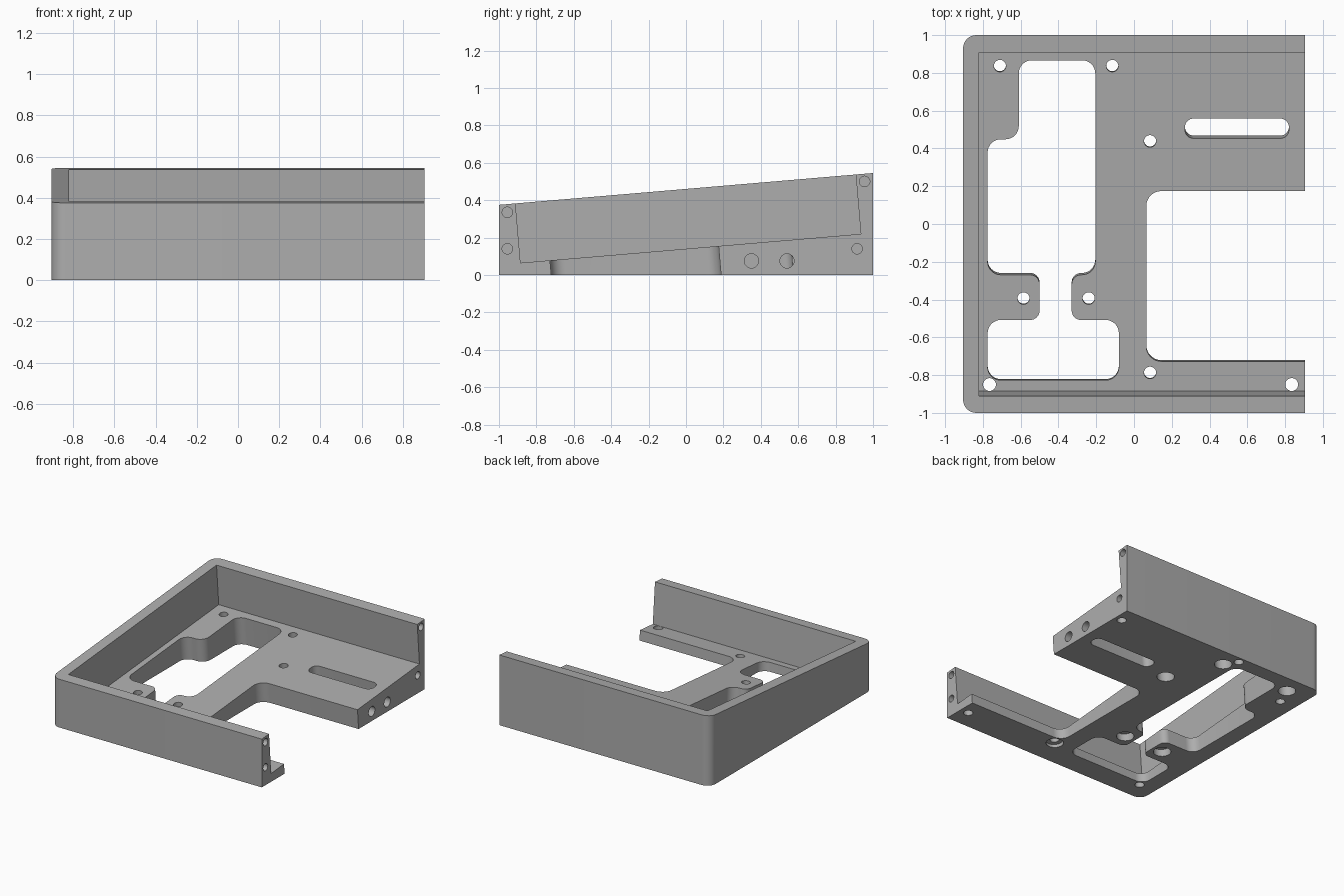
import bpy, bmesh, math
from mathutils import Matrix, Vector

cube = bpy.data.objects.get("Cube")
if cube:
    bpy.data.objects.remove(cube, do_unlink=True)

SLOPE = 0.085
TILT = Matrix.Translation((0, 0, 0.14)) @ Matrix.Rotation(math.atan(SLOPE), 4, 'X')
SIDEWAYS = Matrix.Rotation(math.pi / 2, 4, 'Y')

grey = bpy.data.materials.new("plain_grey")
grey.use_nodes = True
colour = (0.42, 0.42, 0.42, 1)
grey.diffuse_color = colour
grey.node_tree.nodes["Principled BSDF"].inputs["Base Color"].default_value = colour


def rounded(corners, default=0.07, steps=8):
    """Outline with right-angled corners replaced by arcs; a third value sets the radius."""
    out = []
    for i, corner in enumerate(corners):
        p = Vector(corner[:2])
        r = corner[2] if len(corner) > 2 else default
        if r == 0:
            out.append(p)
            continue
        a = (Vector(corners[i - 1][:2]) - p).normalized()
        b = (Vector(corners[(i + 1) % len(corners)][:2]) - p).normalized()
        centre = p + r * (a + b)
        for k in range(steps + 1):
            t = math.pi / 2 * k / steps
            out.append(centre - r * (b * math.cos(t) + a * math.sin(t)))
    return out


def circle(x, y, r, sides=32):
    turn = 2 * math.pi / sides
    return [Vector((x + r * math.cos(i * turn), y + r * math.sin(i * turn)))
            for i in range(sides)]


def rectangle(x0, y0, x1, y1):
    return [(x0, y0), (x1, y0), (x1, y1), (x0, y1)]


def prism(name, outline, z0, top, matrix=Matrix()):
    """Solid between height z0 and the height function top(y)."""
    bm = bmesh.new()
    low = [bm.verts.new((p[0], p[1], z0)) for p in outline]
    high = [bm.verts.new((p[0], p[1], top(p[1]))) for p in outline]
    bm.faces.new(low)
    bm.faces.new(high)
    for i in range(len(low)):
        j = (i + 1) % len(low)
        bm.faces.new((low[i], low[j], high[j], high[i]))
    bmesh.ops.recalc_face_normals(bm, faces=bm.faces)
    bm.transform(matrix)
    mesh = bpy.data.meshes.new(name)
    bm.to_mesh(mesh)
    bm.free()
    mesh.materials.append(grey)
    obj = bpy.data.objects.new(name, mesh)
    bpy.context.collection.objects.link(obj)
    return obj


# Wedge-shaped outer body, rounded on the closed side
body = prism("case_half",
             rounded([(-0.905, -1), (0.905, -1, 0), (0.905, 1, 0), (-0.905, 1)]),
             0, lambda y: 0.375 + SLOPE * (y + 1))
bpy.context.view_layer.objects.active = body
body.select_set(True)


def cut(outline, z0, z1, matrix=Matrix()):
    cutter = prism("cutter", outline, z0, lambda y: z1, matrix)
    cutter.hide_render = True
    mod = body.modifiers.new("cut", 'BOOLEAN')
    mod.operation = 'DIFFERENCE'
    mod.solver = 'EXACT'
    mod.object = cutter
    bpy.ops.object.modifier_apply(modifier=mod.name)
    bpy.data.objects.remove(cutter, do_unlink=True)


# Tilted main pocket, open on one side
cut(rectangle(-0.82, -0.888, 1.2, 0.938), 0, 0.7, TILT)

# Large floor opening with two mounting tabs
t = 0.05
cut(rounded([(-0.61, 0.87), (-0.205, 0.87), (-0.205, -0.27), (-0.33, -0.27, t),
             (-0.33, -0.51, t), (-0.08, -0.51), (-0.08, -0.83), (-0.775, -0.83),
             (-0.775, -0.51), (-0.5, -0.51, t), (-0.5, -0.27, t), (-0.775, -0.27),
             (-0.775, 0.45), (-0.61, 0.45)]), -0.4, 0.05, TILT)

# Open floor notch and the cable slot
cut(rounded([(1.2, 0.175, 0), (0.065, 0.175), (0.065, -0.73), (1.2, -0.73, 0)], 0.08),
    -0.4, 0.05, TILT)
cut(rounded(rectangle(0.27, 0.455, 0.82, 0.56), 0.045), -0.4, 0.05, TILT)

# Counterbored screw holes through the floor
for x, y in [(-0.71, 0.84), (-0.115, 0.84), (0.085, 0.44),
             (0.085, -0.79), (-0.24, -0.395), (-0.585, -0.395)]:
    cut(circle(x, y, 0.032), -0.4, 0.05, TILT)
    cut(circle(x, y, 0.063), -0.4, -0.045, TILT)

# Vertical foot holes from underneath
for x, y in [(-0.765, -0.85), (0.835, -0.85), (0.845, 0.87), (-0.77, 0.71), (-0.18, 0.95)]:
    cut(circle(x, y, 0.034), -0.1, 0.1)

# Pin and fastener holes in the joining face
for y, z, r, depth in [(-0.955, 0.335, 0.028, 0.2), (-0.955, 0.14, 0.028, 0.2),
                       (0.955, 0.5, 0.028, 0.2), (0.915, 0.14, 0.028, 0.2),
                       (0.35, 0.075, 0.038, 0.15), (0.54, 0.075, 0.038, 0.15)]:
    cut(circle(-z, y, r), 0.905 - depth, 1.0, SIDEWAYS)

bpy.ops.object.shade_smooth_by_angle(angle=math.radians(30))
